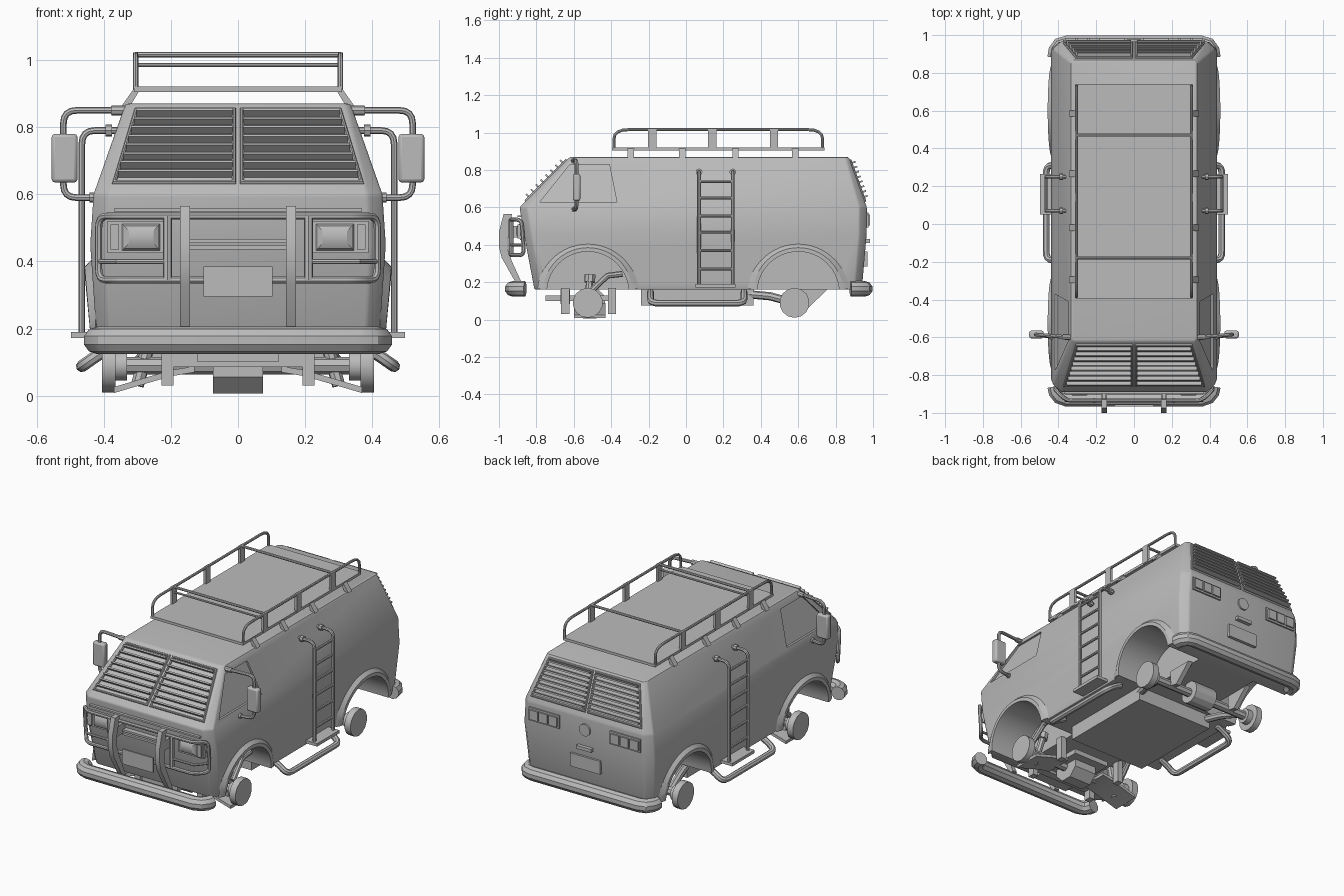
import bpy, bmesh, math
from mathutils import Vector

cube = bpy.data.objects.get("Cube")
if cube:
    bpy.data.objects.remove(cube)

grey = bpy.data.materials.new("plain_grey")
grey.use_nodes = True
grey.diffuse_color = (0.5, 0.5, 0.5, 1)
grey.node_tree.nodes["Principled BSDF"].inputs["Base Color"].default_value = (0.5, 0.5, 0.5, 1)
parts = []


def add(name, mesh, mirror=False):
    mesh.materials.clear()
    mesh.materials.append(grey)
    ob = bpy.data.objects.new(name, mesh)
    bpy.context.collection.objects.link(ob)
    if mirror:
        ob.modifiers.new("mirror", 'MIRROR').use_mirror_merge = False
    parts.append(ob)
    return ob


def loft(name, rings, mirror=False):
    """Skin a list of equal rings and cap both ends."""
    bm = bmesh.new()
    loops = [[bm.verts.new(p) for p in ring] for ring in rings]
    n = len(loops[0])
    for a, b in zip(loops, loops[1:]):
        for i in range(n):
            j = (i + 1) % n
            bm.faces.new((a[i], a[j], b[j], b[i]))
    bm.faces.new(loops[0])
    bm.faces.new(loops[-1])
    bmesh.ops.recalc_face_normals(bm, faces=bm.faces[:])
    me = bpy.data.meshes.new(name)
    bm.to_mesh(me)
    bm.free()
    return add(name, me, mirror)


def prism(name, outline, x0, x1, mirror=False):
    return loft(name, [[(x, y, z) for y, z in outline] for x in (x0, x1)], mirror)


def box(name, x, y, z, mirror=False):
    return prism(name, [(y[0], z[0]), (y[1], z[0]), (y[1], z[1]), (y[0], z[1])], x[0], x[1], mirror)


def disc(name, x, y, z, r, n=16, mirror=False):
    ring = [(y + r * math.cos(math.tau * (i + .5) / n), z + r * math.sin(math.tau * (i + .5) / n)) for i in range(n)]
    return prism(name, ring, x[0], x[1], mirror)


def tube(name, pts, r, mirror=False, bend=0.0, closed=False):
    """Round bar along a path, with rounded corners."""
    pts = [Vector(p) for p in pts]
    path = []
    for i, p in enumerate(pts):
        if bend and (closed or 0 < i < len(pts) - 1):
            a, b = pts[i - 1] - p, pts[(i + 1) % len(pts)] - p
            a = p + a.normalized() * min(bend, a.length * .49)
            b = p + b.normalized() * min(bend, b.length * .49)
            path += [a * (1 - t) ** 2 + p * 2 * t * (1 - t) + b * t * t for t in (0, .25, .5, .75, 1)]
        else:
            path.append(p)
    cu = bpy.data.curves.new(name, 'CURVE')
    cu.dimensions = '3D'
    cu.bevel_depth, cu.bevel_resolution, cu.use_fill_caps = r, 2, True
    sp = cu.splines.new('POLY')
    sp.points.add(len(path) - 1)
    for q, p in zip(sp.points, path):
        q.co = (*p, 1)
    sp.use_cyclic_u = closed
    tmp = bpy.data.objects.new("tmp", cu)
    bpy.context.collection.objects.link(tmp)
    me = bpy.data.meshes.new_from_object(tmp.evaluated_get(bpy.context.evaluated_depsgraph_get()))
    bpy.data.objects.remove(tmp)
    return add(name, me, mirror)


# Body shell: chamfered rectangles stacked by height
def body_ring(z, front, rear, hw, cx, cy):
    quarter = [(hw, front + cy), (hw, rear - cy), (hw - cx, rear)]
    right = [(hw - cx, front)] + quarter
    return [(x, y, z) for x, y in right] + [(-x, y, z) for x, y in reversed(right)]


body = loft("body", [body_ring(.16, -.81, .94, .42, .04, .04), body_ring(.45, -.865, .965, .44, .045, .04),
                     body_ring(.6, -.89, .967, .43, .045, .04), body_ring(.87, -.62, .87, .335, .015, .02)])
bev = body.modifiers.new("bevel", 'BEVEL')
bev.width, bev.segments, bev.angle_limit = .008, 2, math.radians(20)


def side_x(z):
    return .43 - (z - .6) * .352


# Wheel wells and cab side windows are cut out of the shell
cutters = []
window = [(-.78, .63), (-.62, .83), (-.41, .83), (-.37, .63)]
for s in (1, -1):
    for y in (-.525, .6):
        cutters.append(disc("well_cutter", (s * .2, s * .6), y, .145, .22, 40))
    cutters.append(loft("window_cutter", [[(s * (side_x(z) + d), y, z) for y, z in window] for d in (-.012, .1)]))
for c in cutters:
    c.hide_render = True
    parts.remove(c)
    m = body.modifiers.new("cut", 'BOOLEAN')
    m.operation, m.object, m.solver = 'DIFFERENCE', c, 'EXACT'
bpy.context.view_layer.update()
cut_mesh = bpy.data.meshes.new_from_object(body.evaluated_get(bpy.context.evaluated_depsgraph_get()))
body.modifiers.clear()
body.data = cut_mesh
for c in cutters:
    bpy.data.objects.remove(c)

# Flared arches
for name, y in (("front_arch", -.525), ("rear_arch", .6)):
    rings = []
    for i in range(25):
        a = math.radians(4 + 172 * i / 24)
        lip = .436 + .021 * math.sin(a)
        rings.append([(x, y + r * math.cos(a), .145 + r * math.sin(a))
                      for r, x in ((.27, .425), (.24, lip), (.219, lip), (.219, .4))])
    loft(name, rings, True)

# Slatted covers on the windscreen and rear window
def front_y(z):
    return -.89 + (z - .6)


def rear_y(z):
    return .967 - (z - .6) * .36


for name, surf, n in (("windscreen", front_y, (-.7, .7)), ("rear_window", rear_y, (.94, .34))):
    for i in range(8):
        z = .65 + .026 * i
        edge = .36 - (z - .64) * .3
        y = surf(z)
        o = [(y + n[0] * d - n[1] * t * (1 if n[0] < 0 else -1) * -1, z + n[1] * d + abs(n[0]) * t)
             for d, t in ((-.01, 0), (.026, 0), (.026, .009), (-.01, .009))]
        prism(name + "_slat", o, .015, edge, True)
    lo, hi = surf(.635), surf(.85)
    tube(name + "_frame", [(.012, lo, .635), (.368, lo, .635), (.302, hi, .85), (.012, hi, .85)], .009, True, closed=True)


# Bumpers: octagonal bar swept round the corners
def bumper(name, path):
    pts = [Vector((x, y, .165)) for x, y in path]
    pts += [Vector((-p.x, p.y, p.z)) for p in reversed(pts)]
    rings = []
    for i, p in enumerate(pts):
        t = pts[min(i + 1, len(pts) - 1)] - pts[max(i - 1, 0)]
        side = Vector((t.y, -t.x, 0)).normalized()
        rings.append([p + side * .041 * math.cos(a) + Vector((0, 0, .041 * math.sin(a)))
                      for a in [math.tau * (k + .5) / 10 for k in range(10)]])
    loft(name, rings)


bumper("front_bumper", [(.42, -.86), (.414, -.89), (.395, -.915), (.36, -.928)])
bumper("rear_bumper", [(.42, .88), (.414, .92), (.395, .948), (.36, .958)])

# Front guard
prism("guard_upright", [(-.87, .18), (-.9, .18), (-.985, .33), (-1, .39), (-1, .47), (-.975, .565),
                        (-.93, .565), (-.955, .46), (-.955, .38), (-.93, .31)], .143, .173, True)
tube("guard_loop", [(-.415, -.88, .535), (-.36, -.935, .535), (.36, -.935, .535), (.415, -.88, .535),
                    (.415, -.865, .345), (.36, -.935, .345), (-.36, -.935, .345), (-.415, -.865, .345)],
     .011, bend=.035, closed=True)
tube("guard_vertical", [(.21, -.935, .535), (.21, -.935, .345)], .014, True)
tube("guard_low_bar", [(.21, -.935, .4), (.36, -.935, .4), (.41, -.875, .4)], .008, True)
box("guard_bracket", (.15, .17), (-.96, -.85), (.44, .5), True)
for z in (.435, .455):
    box("grille_bar", (-.145, .145), (-.9, -.86), (z, z + .012))
box("front_ledge", (-.37, .37), (-.9, -.87), (.548, .558))
box("front_plate", (-.103, .103), (-.965, -.955), (.295, .385))

# Headlights
def rect(x0, x1, z0, z1, y):
    return [(x0, y, z0), (x1, y, z0), (x1, y, z1), (x0, y, z1)]


box("headlight_bezel", (.222, .388), (-.888, -.85), (.425, .52), True)
loft("headlight_lens", [rect(.232, .345, .433, .512, -.888), rect(.238, .339, .439, .506, -.9),
                        rect(.252, .325, .455, .49, -.908)], True)
box("turn_signal", (.354, .38), (-.9, -.88), (.435, .51), True)

# Rear lights, badge disc, handle and plate
box("tail_light_frame", (.17, .375), (.95, .975), (.492, .572), True)
for i in range(3):
    box("tail_light_cell", (.18 + .065 * i, .236 + .065 * i), (.97, .985), (.503, .561), True)
ring = [(.036 * math.cos(a), .53 + .036 * math.sin(a)) for a in [math.tau * k / 24 for k in range(24)]]
loft("rear_disc", [[(x, y, z) for x, z in ring] for y in (.95, .976)])
box("rear_handle", (-.05, .05), (.95, .985), (.41, .43))
box("rear_plate", (-.1, .1), (.945, .97), (.285, .365))

# Side ladders
for y in (.07, .25):
    tube("ladder_rail", [(.465, y, .18), (.465, y, .79), (.35, y, .79)], .01, True, bend=.04)
    tube("ladder_mount", [(.395, y, .79), (.375, y, .79)], .018, True)
for z in (.27, .37, .465, .555, .65, .74):
    tube("ladder_rung", [(.465, .07, z), (.465, .25, z)], .008, True)
box("ladder_foot", (.41, .497), (.05, .265), (.172, .19), True)

# Side step bars
tube("step_bar", [(.36, -.19, .15), (.405, -.19, .13), (.465, -.19, .088), (.465, .31, .088), (.405, .31, .13), (.36, .31, .15)],
     .018, True, bend=.045)

# Wing mirrors
tube("mirror_arm", [(.34, -.6, .85), (.52, -.585, .85), (.52, -.585, .59), (.42, -.6, .59)], .01, True, bend=.04)
mirror_ob = box("mirror_head", (.478, .555), (-.605, -.565), (.635, .78), True)
mb = mirror_ob.modifiers.new("bevel", 'BEVEL')
mb.width, mb.segments = .01, 2
for x, z in ((.365, .85), (.43, .59)):
    tube("mirror_mount", [(x - .03, -.6, z), (x + .012, -.597, z)], .015, True)

# Roof rack
box("rack_floor", (-.31, .31), (-.395, .74), (.905, .921))
tube("rack_rail", [(.305, -.385, .915), (.305, -.385, 1.016), (.305, .73, 1.016), (.305, .73, .915)], .008, True, bend=.08)
for y in (-.18, .14, .47):
    box("rack_post", (.298, .313), (y - .022, y + .022), (.91, 1.022), True)
for y in (-.18, .47):
    tube("rack_crossbar", [(-.305, y, 1.016), (.305, y, 1.016)], .008)
tube("rack_front_bar", [(-.305, -.18, .985), (.305, -.18, .985)], .006)
for y in (-.295, -.02, .265, .585):
    loft("rack_foot", [[(x, y + d, z) for x, z in ((.29, .915), (.31, .915), (.345, .865), (.32, .865))]
                       for d in (-.017, .017)], True)

# Underbody and running gear
box("chassis_box", (-.26, .26), (-.24, .36), (.075, .165))
for name, y in (("front", -.525), ("rear", .58)):
    disc(name + "_hub", (.365, .405), y, .09, .08, 14, True)
    disc(name + "_hub_inner", (.33, .366), y, .09, .045, 14, True)
    tube(name + "_axle", [(-.34, y, .09), (.34, y, .09)], .026)
disc("rear_differential", (-.075, .075), .58, .095, .068, 12)
disc("front_differential", (-.075, .075), -.515, .09, .09, 8)
tube("trailing_arm", [(.24, .34, .135), (.27, .45, .125), (.3, .58, .09)], .022, True)
prism("rear_bracket", [(.6, .165), (.76, .165), (.65, .06), (.6, .07)], .2, .23, True)
box("front_subframe", (-.12, .12), (-.75, -.38), (.1, .13))
box("front_crossmember", (-.2, .2), (-.67, -.62), (.085, .165))
for y in (-.645, -.395):
    box("arm_mount", (.192, .228), (y - .022, y + .022), (.03, .17), True)
loft("lower_arm", [[(x, y, z) for y, z in ((-.6, h), (-.43, h), (-.43, h + .018), (-.6, h + .018))]
                   for x, h in ((.13, .07), (.2, .058), (.37, .008))], True)
tube("shock_absorber", [(.3, -.525, .03), (.25, -.515, .21)], .02, True)
tube("shock_cap", [(.252, -.515, .2), (.245, -.513, .24)], .03, True)
tube("steering_link", [(.33, -.52, .14), (.32, -.42, .235), (.32, -.34, .245)], .016, True)

# Smooth shading with sharp edges kept
bpy.ops.object.select_all(action='DESELECT')
for ob in parts:
    ob.select_set(True)
bpy.context.view_layer.objects.active = body
bpy.ops.object.shade_smooth_by_angle(angle=math.radians(28))
